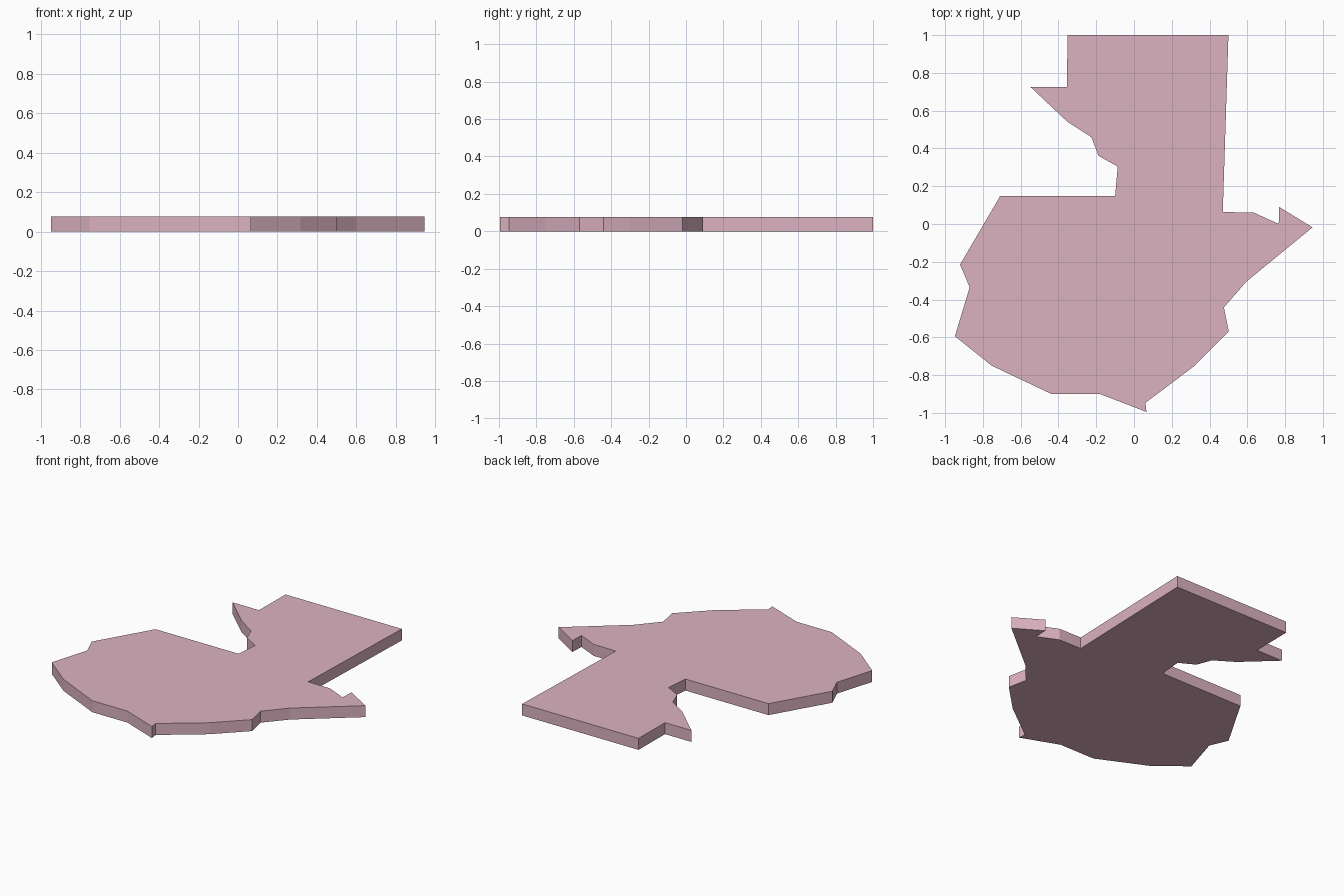
import bpy, bmesh

if "Cube" in bpy.data.objects:
    bpy.data.objects.remove(bpy.data.objects["Cube"])

HEIGHT = 0.076

# Plan outline, clockwise from the top left corner
OUTLINE = [
    (-0.352, 1.0), (0.5, 1.0), (0.47, 0.063), (0.633, 0.061), (0.766, 0.0),
    (0.769, 0.09), (0.945, -0.018), (0.595, -0.305), (0.476, -0.442),
    (0.502, -0.57), (0.318, -0.753), (0.06, -0.947), (0.066, -0.995),
    (-0.18, -0.9), (-0.437, -0.9), (-0.753, -0.75), (-0.948, -0.594),
    (-0.87, -0.335), (-0.921, -0.215), (-0.708, 0.149), (-0.1, 0.149),
    (-0.086, 0.304), (-0.188, 0.361), (-0.225, 0.459), (-0.351, 0.54),
    (-0.549, 0.726), (-0.355, 0.726),
]

# Flat slab: one outline face raised straight up
bm = bmesh.new()
base = bm.faces.new([bm.verts.new((x, y, 0)) for x, y in OUTLINE])
raised = bmesh.ops.extrude_face_region(bm, geom=[base], use_keep_orig=True)
top_verts = [g for g in raised["geom"] if isinstance(g, bmesh.types.BMVert)]
bmesh.ops.translate(bm, verts=top_verts, vec=(0, 0, HEIGHT))
bmesh.ops.recalc_face_normals(bm, faces=bm.faces)
mesh = bpy.data.meshes.new("region_slab")
bm.to_mesh(mesh)
bm.free()

slab = bpy.data.objects.new("region_slab", mesh)
bpy.context.collection.objects.link(slab)

# Dusty pink colour
pink = bpy.data.materials.new("dusty_pink")
pink.diffuse_color = (0.72, 0.45, 0.53, 1)
pink.use_nodes = True
pink.node_tree.nodes["Principled BSDF"].inputs["Base Color"].default_value = pink.diffuse_color
mesh.materials.append(pink)
